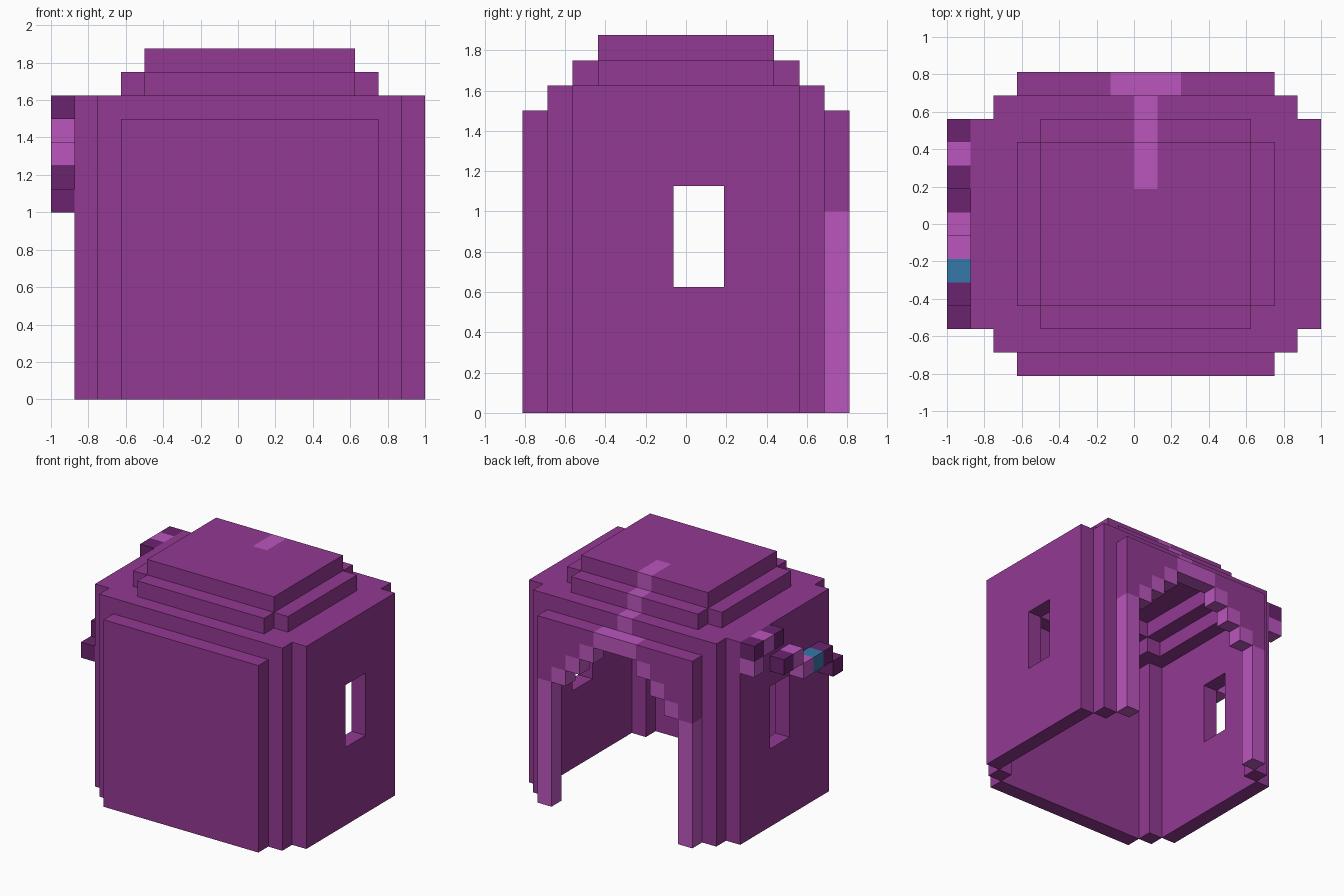
import bpy
import bmesh
from mathutils import Vector

U = 0.125                              # size of one block
ORIGIN = Vector((-1.0, -0.8125, 0.0))

cube = bpy.data.objects.get("Cube")
if cube:
    bpy.data.objects.remove(cube, do_unlink=True)


def material(name, color):
    mat = bpy.data.materials.new(name)
    mat.use_nodes = True
    mat.diffuse_color = (*color, 1)
    mat.node_tree.nodes["Principled BSDF"].inputs["Base Color"].default_value = (*color, 1)
    return mat


purple = material("purple", (0.288, 0.041, 0.288))
pink = material("pink", (0.497, 0.093, 0.515))
dark = material("dark purple", (0.147, 0.017, 0.156))
blue = material("blue", (0.036, 0.188, 0.402))


def part(name, mat, boxes):
    """One object from boxes given as x, y and z ranges in blocks."""
    bm = bmesh.new()
    for ranges in boxes:
        lo = Vector([r[0] for r in ranges])
        hi = Vector([r[1] for r in ranges])
        for v in bmesh.ops.create_cube(bm, size=1)["verts"]:
            unit = v.co + Vector((0.5, 0.5, 0.5))
            v.co = ORIGIN + U * (lo + unit * (hi - lo))
    mesh = bpy.data.meshes.new(name)
    bm.to_mesh(mesh)
    bm.free()
    mesh.materials.append(mat)
    obj = bpy.data.objects.new(name, mesh)
    bpy.context.collection.objects.link(obj)


def cell(i):
    return (i, i + 1)


# Front wall and stepped corner posts
part("front_wall", purple, [((3, 14), (0, 1), (0, 12))])
part("corner_posts", purple,
     [(cell(x), cell(y), (0, 13)) for x in (2, 14) for y in (1, 11)])

# Side walls, each built around a window opening
for name, x in (("right_wall", 1), ("left_wall", 15)):
    part(name, purple, [(cell(x), (2, 6), (0, 13)), (cell(x), (8, 11), (0, 13)),
                        (cell(x), (6, 8), (0, 5)), (cell(x), (6, 8), (9, 13))])

# Back wall with a stepped arch and its pink trim
wall, trim = [], [((7, 10), cell(12), (11, 12))]
for step in range(4):
    top = 8 + step
    base = 0 if step == 0 else top - 1
    for x in (3 + step, 13 - step):
        trim.append((cell(x), cell(12), (base, top)))
        wall.append((cell(x), cell(12), (top, 12)))
part("back_wall", purple, wall)
part("arch_trim", pink, trim)

# Roof: hollow stepped tiers, leaving a gap for the ridge stripe
part("lower_roof", purple,
     [((3, 14), cell(1), cell(12)),
      ((3, 8), cell(11), cell(12)), ((9, 14), cell(11), cell(12))]
     + [(cell(x), (2, 11), cell(12)) for x in (2, 14)]
     + [(cell(x), cell(y), cell(12)) for x in (3, 13) for y in (2, 10)])
part("middle_roof", purple,
     [((4, 13), cell(2), cell(13)),
      ((4, 8), cell(10), cell(13)), ((9, 13), cell(10), cell(13))]
     + [(cell(x), (3, 10), cell(13)) for x in (3, 13)])
part("top_roof", purple,
     [((4, 13), (3, 8), cell(14)),
      ((4, 8), (8, 10), cell(14)), ((9, 13), (8, 10), cell(14))])
part("ridge_stripe", pink,
     [(cell(8), (8, 10), cell(14)), (cell(8), cell(10), cell(13)),
      (cell(8), cell(11), cell(12))])

# Hanging branch of blocks on the right wall: (y, z) cells
branch = (("branch", dark, ((10, 12), (8, 12), (7, 10), (3, 9), (2, 8))),
          ("branch_flowers", pink, ((9, 12), (10, 11), (6, 10), (5, 9))),
          ("branch_blue_flower", blue, ((4, 9),)))
for name, mat, cells in branch:
    part(name, mat, [(cell(0), cell(y), cell(z)) for y, z in cells])
